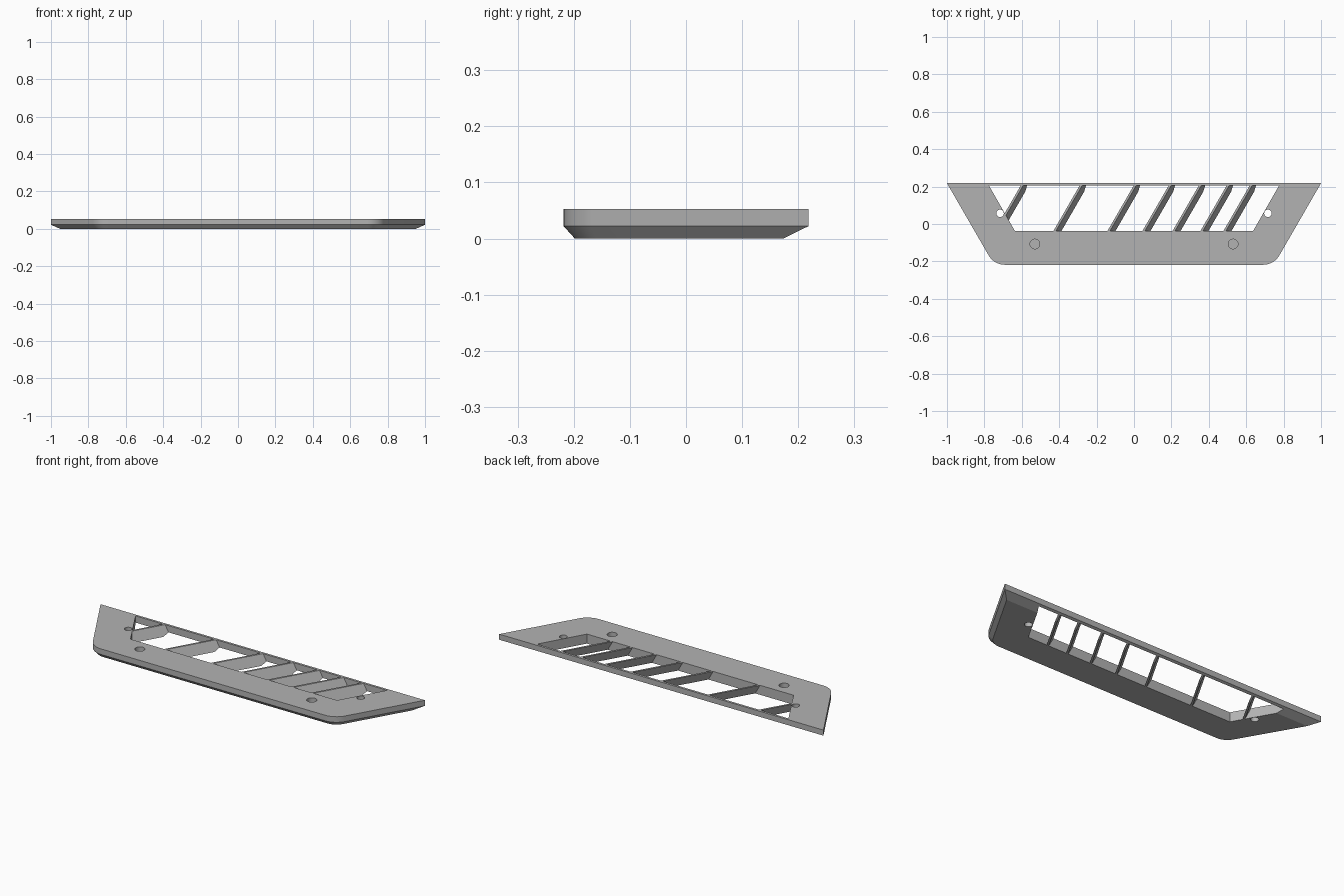
import bpy
import bmesh
from math import radians, sin, cos, tan

cube = bpy.data.objects.get("Cube")
if cube:
    bpy.data.objects.remove(cube, do_unlink=True)

HALF_DEPTH, HEIGHT, RIM = 0.218, 0.053, 0.022
CORNER = 0.1
SLOPE = tan(radians(30))          # sideways run of every slanted edge per unit y
OPEN_FRONT, OPEN_BACK = -0.037, 0.205

grey = bpy.data.materials.new("satin grey")
grey.use_nodes = True
colour = (0.45, 0.45, 0.45, 1)
grey.diffuse_color = colour
grey.node_tree.nodes["Principled BSDF"].inputs["Base Color"].default_value = colour


def loft(bm, rings):
    """Solid through a stack of equal, counter-clockwise rings."""
    loops = [[bm.verts.new(p) for p in ring] for ring in rings]
    n = len(loops[0])
    for low, high in zip(loops, loops[1:]):
        for i in range(n):
            j = (i + 1) % n
            bm.faces.new((low[i], low[j], high[j], high[i]))
    bm.faces.new(loops[0][::-1])
    bm.faces.new(loops[-1])


def finish(bm, name):
    bmesh.ops.recalc_face_normals(bm, faces=bm.faces)
    mesh = bpy.data.meshes.new(name)
    bm.to_mesh(mesh)
    bm.free()
    mesh.materials.append(grey)
    obj = bpy.data.objects.new(name, mesh)
    bpy.context.collection.objects.link(obj)
    return obj


def solid(name, rings):
    bm = bmesh.new()
    loft(bm, rings)
    return finish(bm, name)


def boolean(obj, tool, operation):
    mod = obj.modifiers.new("cut", "BOOLEAN")
    mod.object, mod.operation, mod.solver = tool, operation, "EXACT"
    graph = bpy.context.evaluated_depsgraph_get()
    mesh = bpy.data.meshes.new_from_object(obj.evaluated_get(graph))
    obj.modifiers.clear()
    obj.data = mesh


def outline(z, inset=0, back_inset=0):
    """Trapezoid with two rounded front corners."""
    back = HALF_DEPTH - back_inset
    back_x = 1 - back_inset * SLOPE - inset / cos(radians(30))
    cx = 1 - 2 * HALF_DEPTH * SLOPE - CORNER * SLOPE
    cy = CORNER - HALF_DEPTH
    r = CORNER - inset
    right = [(cx + r * cos(radians(a)), cy + r * sin(radians(a)), z)
             for a in range(-90, -29, 6)] + [(back_x, back, z)]
    return right + [(-x, y, z) for x, y, z in reversed(right)]


def circle(x, y, r, z):
    return [(x + r * cos(radians(a)), y + r * sin(radians(a)), z)
            for a in range(0, 360, 15)]


# Frame plate with bevelled underside
frame = solid("vent_frame", [outline(0, 0.02, 0.045), outline(RIM), outline(HEIGHT)])

# Opening
opening = solid("opening_cutter", [
    [(-0.637, OPEN_FRONT, z), (0.637, OPEN_FRONT, z),
     (0.775, OPEN_BACK, z), (-0.775, OPEN_BACK, z)] for z in (-0.1, 0.1)])

# Leaning slats, trimmed to the opening and to the bevelled underside
LEAN, THICK = 0.03, 0.013
bm = bmesh.new()
for right_edge in (-0.563, -0.248, 0.041, 0.228, 0.389, 0.538, 0.661):
    rings = []
    for z, shift in ((0, 0), (HEIGHT, -LEAN)):
        ring = []
        for y, offset in ((-0.06, -THICK), (-0.06, 0), (0.23, 0), (0.23, -THICK)):
            ring.append((right_edge + shift + offset - (OPEN_BACK - y) * SLOPE, y, z))
        rings.append(ring)
    loft(bm, rings)
slats = finish(bm, "vent_slats")
boolean(slats, opening, "INTERSECT")
boolean(slats, frame, "INTERSECT")

# Through holes and blind holes
bm = bmesh.new()
for side in (-1, 1):
    for x, y, r, floor in ((0.716, 0.057, 0.02, -0.1), (0.53, -0.107, 0.026, 0.02)):
        loft(bm, [circle(side * x, y, r, z) for z in (floor, 0.1)])
holes = finish(bm, "hole_cutter")

for cutter in (opening, holes):
    boolean(frame, cutter, "DIFFERENCE")
    bpy.data.objects.remove(cutter, do_unlink=True)

# Smooth the rounded corners and holes only
for obj in (frame, slats):
    bpy.ops.object.select_all(action="DESELECT")
    obj.select_set(True)
    bpy.context.view_layer.objects.active = obj
    bpy.ops.object.shade_smooth_by_angle(angle=radians(25))
